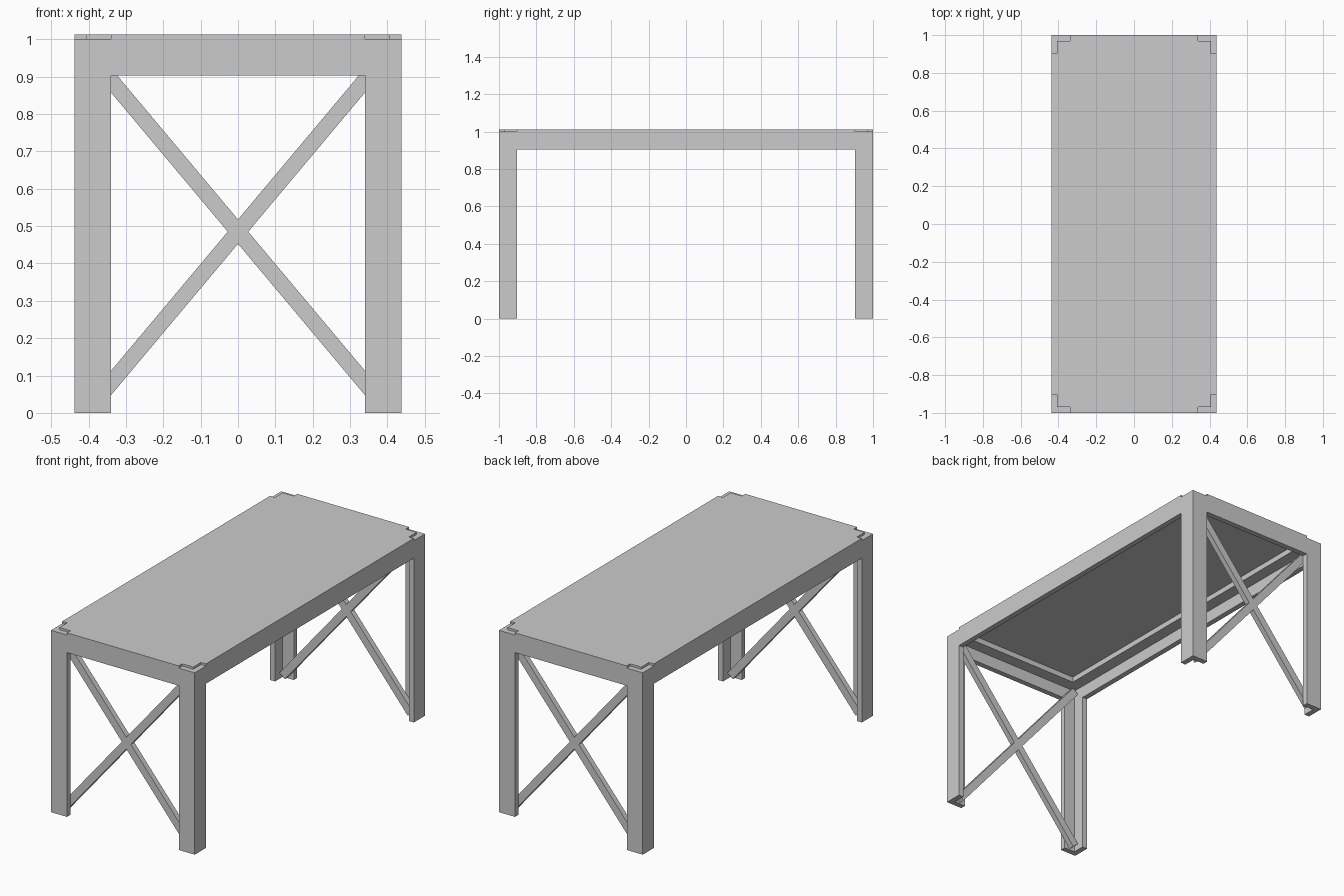
import bpy, bmesh, math
from mathutils import Matrix

if "Cube" in bpy.data.objects:
    bpy.data.objects.remove(bpy.data.objects["Cube"])

HX, HY = 0.437, 1.0      # outer half sizes
W, T = 0.097, 0.03       # angle-iron width and thickness
Z_FRAME, Z_TOP = 1.0, 1.012
Z_RAIL = 0.903


def prism(name, pts, z0, z1, mat=None):
    """Extrude a flat outline from z0 to z1, optionally transformed."""
    bm = bmesh.new()
    face = bm.faces.new([bm.verts.new((x, y, z0)) for x, y in pts])
    ext = bmesh.ops.extrude_face_region(bm, geom=[face])
    verts = [v for v in ext["geom"] if isinstance(v, bmesh.types.BMVert)]
    bmesh.ops.translate(bm, verts=verts, vec=(0, 0, z1 - z0))
    if mat:
        bm.transform(mat)
    bmesh.ops.recalc_face_normals(bm, faces=bm.faces)
    mesh = bpy.data.meshes.new(name)
    bm.to_mesh(mesh)
    bm.free()
    obj = bpy.data.objects.new(name, mesh)
    bpy.context.collection.objects.link(obj)
    return obj


def box(name, x0, x1, y0, y1, z0, z1):
    return prism(name, [(x0, y0), (x1, y0), (x1, y1), (x0, y1)], z0, z1)


# Corner legs: L-shaped section
corner = [(HX, HY), (HX - W, HY), (HX - W, HY - T), (HX - T, HY - T),
          (HX - T, HY - W), (HX, HY - W)]
for sy, end in ((-1, "front"), (1, "back")):
    for sx, side in ((-1, "left"), (1, "right")):
        prism(f"{end}_{side}_leg", [(x * sx, y * sy) for x, y in corner], 0, Z_FRAME)

# Table top, notched around the leg tops
notch = corner[1:]
outline = []
for sx, sy in ((1, 1), (1, -1), (-1, -1), (-1, 1)):
    pts = [(x * sx, y * sy) for x, y in notch]
    outline += pts if sx * sy > 0 else pts[::-1]
prism("table_top", outline, Z_FRAME, Z_TOP)

# Rails between the legs, each with an inward top flange
for s, side in ((-1, "left"), (1, "right")):
    a, b, c = s * HX, s * (HX - T), s * (HX - W)
    box(f"{side}_rail", a, b, W - HY, HY - W, Z_RAIL, Z_FRAME)
    box(f"{side}_rail_flange", b, c, T - HY, HY - T, Z_FRAME - T, Z_FRAME)
for s, end in ((-1, "front"), (1, "back")):
    a, b, c = s * HY, s * (HY - T), s * (HY - W)
    box(f"{end}_rail", W - HX, HX - W, a, b, Z_RAIL, Z_FRAME)
    box(f"{end}_rail_flange", W - HX, HX - W, b, c, Z_FRAME - T, Z_FRAME)

# Crossed braces behind the end legs
angle, half_len, half_w = math.radians(50), 0.607, 0.021
bar = [(-half_len, -half_w), (half_len, -half_w), (half_len, half_w), (-half_len, half_w)]
for s, end in ((-1, "front"), (1, "back")):
    for d, lean in ((-1, "falling"), (1, "rising")):
        mat = (Matrix.Translation((0, s * (HY - 1.5 * T), 0.485))
               @ Matrix.Rotation(-d * angle, 4, 'Y')
               @ Matrix.Rotation(math.pi / 2, 4, 'X'))
        prism(f"{end}_{lean}_brace", bar, -T / 2, T / 2, mat)
